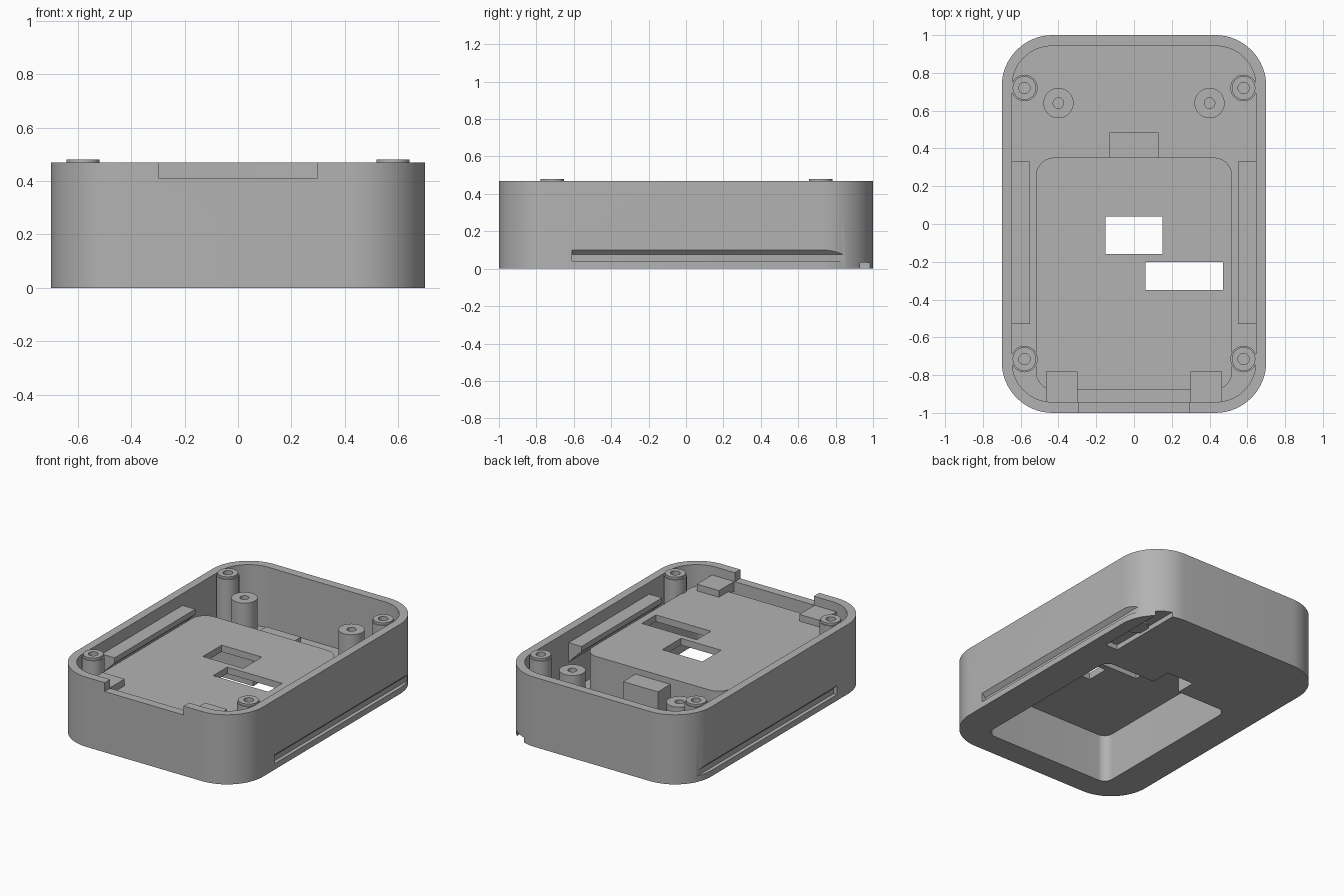
import bpy
import bmesh
import math
from mathutils import Vector

if "Cube" in bpy.data.objects:
    bpy.data.objects.remove(bpy.data.objects["Cube"], do_unlink=True)

grey = bpy.data.materials.new("plain grey plastic")
grey.use_nodes = True
colour = (0.45, 0.45, 0.45, 1)
grey.diffuse_color = colour
grey.node_tree.nodes["Principled BSDF"].inputs["Base Color"].default_value = colour


def finish(name, bm):
    bmesh.ops.recalc_face_normals(bm, faces=bm.faces[:])
    mesh = bpy.data.meshes.new(name)
    bm.to_mesh(mesh)
    bm.free()
    mesh.materials.append(grey)
    obj = bpy.data.objects.new(name, mesh)
    bpy.context.collection.objects.link(obj)
    return obj


def prism(name, points, offset):
    """Extrude a flat outline of 3D points along an offset."""
    bm = bmesh.new()
    face = bm.faces.new([bm.verts.new(p) for p in points])
    moved = bmesh.ops.extrude_face_region(bm, geom=[face])
    verts = [g for g in moved["geom"] if isinstance(g, bmesh.types.BMVert)]
    bmesh.ops.translate(bm, verts=verts, vec=Vector(offset))
    return finish(name, bm)


def box(name, x0, x1, y0, y1, z0, z1):
    outline = [(x0, y0, z0), (x1, y0, z0), (x1, y1, z0), (x0, y1, z0)]
    return prism(name, outline, (0, 0, z1 - z0))


def rounded(name, x, y0, y1, z0, z1, r, steps=16):
    """Upright slab, symmetric in x, with rounded corners."""
    corners = [(x - r, y1 - r), (r - x, y1 - r), (r - x, y0 + r), (x - r, y0 + r)]
    outline = []
    for i, (cx, cy) in enumerate(corners):
        for k in range(steps + 1):
            a = (i + k / steps) * math.pi / 2
            outline.append((cx + r * math.cos(a), cy + r * math.sin(a), z0))
    return prism(name, outline, (0, 0, z1 - z0))


def lathe(name, x, y, profile, steps=40):
    """Turn a closed (radius, z) profile about an upright axis."""
    bm = bmesh.new()
    rings = []
    for i in range(steps):
        a = i * math.tau / steps
        rings.append([bm.verts.new((x + r * math.cos(a), y + r * math.sin(a), z))
                      for r, z in profile])
    n = len(profile)
    for i in range(steps):
        a, b = rings[i], rings[(i + 1) % steps]
        for k in range(n):
            m = (k + 1) % n
            bm.faces.new((a[k], b[k], b[m], a[m]))
    return finish(name, bm)


def cut(target, *cutters):
    for cutter in cutters:
        cutter.hide_render = True
        mod = target.modifiers.new("cut", "BOOLEAN")
        mod.operation = "DIFFERENCE"
        mod.solver = "EXACT"
        mod.object = cutter
    bpy.context.view_layer.update()
    evaluated = target.evaluated_get(bpy.context.evaluated_depsgraph_get())
    mesh = bpy.data.meshes.new_from_object(evaluated)
    target.modifiers.clear()
    target.data = mesh


HEIGHT, FLOOR = 0.47, 0.06
parts, cutters = [], []


def cutter(obj):
    cutters.append(obj)
    return obj


# Underside pocket and latch recess, shared by several parts
pocket = cutter(rounded("pocket_cutter", 0.475, -0.835, 0.305, -0.1, 0.32, 0.06))
recess = cutter(box("recess_cutter", -0.1, 0.1, 0.2, 0.44, -0.1, 0.27))

# Outer shell with open top
shell = rounded("shell", 0.7, -1, 1, 0, HEIGHT, 0.27)
cavity = cutter(rounded("cavity_cutter", 0.645, -0.942, 0.942, FLOOR, 1, 0.21))
rim_notch = cutter(box("rim_notch_cutter", -0.295, 0.295, -1.1, -0.9, 0.41, 0.6))
strap_slot = cutter(box("strap_slot_cutter", 0.52, 0.61, 0.46, 1.1, -0.1, 0.033))
grooves = []
for s in (-1, 1):
    section = [(0.72, 0.12), (0.675, 0.075), (0.675, 0.04), (0.72, 0.04)]
    grooves.append(cutter(prism("groove_cutter", [(s * x, -0.61, z) for x, z in section],
                                (0, 1.55, 0))))
cut(shell, cavity, pocket, recess, rim_notch, strap_slot, *grooves)
parts.append(shell)

# Raised battery box with two windows
battery_box = rounded("battery_box", 0.52, -0.88, 0.352, 0.01, 0.365, 0.1)
window_a = cutter(box("window_cutter_a", -0.15, 0.15, -0.16, 0.04, 0.2, 0.5))
window_b = cutter(box("window_cutter_b", 0.06, 0.47, -0.35, -0.2, 0.2, 0.5))
cut(battery_box, pocket, recess, window_a, window_b)
parts.append(battery_box)

# Latch housing behind the battery box
latch = box("latch_housing", -0.13, 0.13, 0.34, 0.485, 0.01, 0.325)
cut(latch, recess)
parts.append(latch)

for s, side in ((1, "left"), (-1, "right")):
    # Corner screw posts with a small raised collar
    for y, end in ((-0.715, "front"), (0.72, "back")):
        parts.append(lathe(f"{end}_{side}_screw_post", s * 0.58, y, [
            (0.001, 0.02), (0.07, 0.02), (0.07, 0.465), (0.0625, 0.465),
            (0.0625, 0.48), (0.03, 0.48), (0.03, 0.25), (0.001, 0.25)]))
    # Shorter board standoffs
    parts.append(lathe(f"{side}_standoff", s * 0.4, 0.64, [
        (0.001, 0.02), (0.08, 0.02), (0.08, 0.39), (0.028, 0.39),
        (0.028, 0.2), (0.001, 0.2)]))
    # Side rails with a sloping underside
    rail = [(0.66, 0.39), (0.55, 0.39), (0.55, 0.355), (0.66, 0.245)]
    parts.append(prism(f"{side}_rail", [(s * x, -0.53, z) for x, z in rail], (0, 0.86, 0)))
    # Front support blocks
    x0, x1 = sorted((s * 0.3, s * 0.465))
    parts.append(box(f"{side}_front_block", x0, x1, -0.96, -0.78, 0.345, 0.41))

for obj in cutters:
    bpy.data.objects.remove(obj, do_unlink=True)

# Smooth curved walls, keep edges sharp
bpy.ops.object.select_all(action="DESELECT")
for obj in parts:
    obj.select_set(True)
bpy.context.view_layer.objects.active = shell
bpy.ops.object.shade_smooth_by_angle(angle=math.radians(30))
